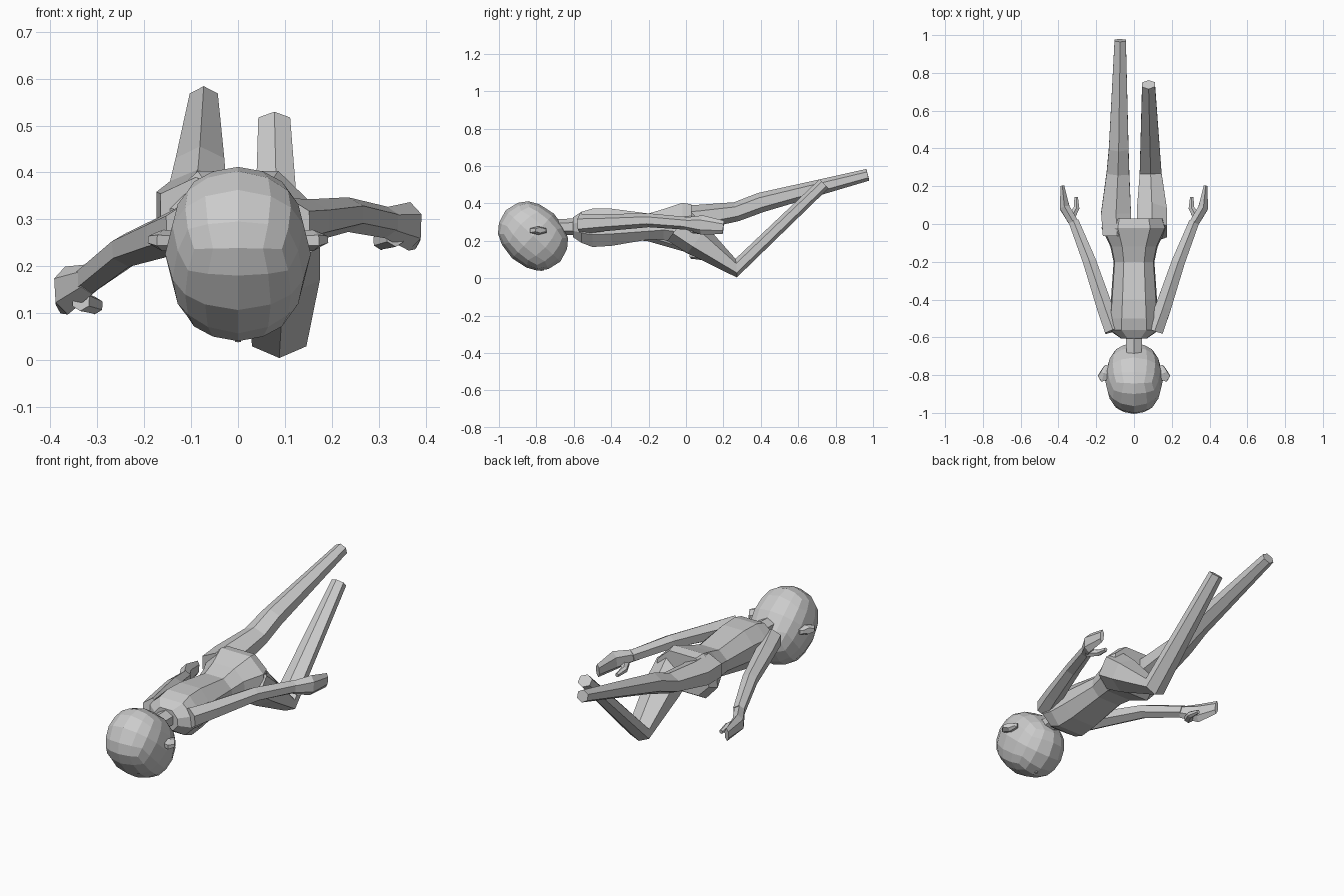
import bpy, bmesh
from math import radians
from mathutils import Vector, Matrix

if "Cube" in bpy.data.objects:
    bpy.data.objects.remove(bpy.data.objects["Cube"])

HEX = [(0, 1), (1, .5), (1, -.5), (0, -1), (-1, -.5), (-1, .5)]


def finish(bm, name):
    bmesh.ops.recalc_face_normals(bm, faces=bm.faces)
    me = bpy.data.meshes.new(name)
    bm.to_mesh(me)
    bm.free()
    ob = bpy.data.objects.new(name, me)
    bpy.context.collection.objects.link(ob)
    return ob


def skin(name, loops):
    """Join rings of points into a closed tube."""
    bm = bmesh.new()
    rings = [[bm.verts.new(p) for p in loop] for loop in loops]
    n = len(rings[0])
    for r, q in zip(rings, rings[1:]):
        for i in range(n):
            bm.faces.new((r[i], r[(i + 1) % n], q[(i + 1) % n], q[i]))
    bm.faces.new(rings[0])
    bm.faces.new(rings[-1])
    return finish(bm, name)


def limb(name, path):
    """Six-sided tube; each stop is (x, y, z, half width, half height)."""
    pts = [Vector(p[:3]) for p in path]
    segs = [(b - a).normalized() for a, b in zip(pts, pts[1:])]
    loops = []
    for i, p in enumerate(path):
        t = segs[max(i - 1, 0)] + segs[min(i, len(segs) - 1)]
        side = t.cross(Vector((0, 0, 1))).normalized()
        up = side.cross(t).normalized()
        loops.append([pts[i] + side * u * p[3] + up * v * p[4] for u, v in HEX])
    return skin(name, loops)


# Head: cube rounded into a tilted ellipsoid
bm = bmesh.new()
bmesh.ops.create_cube(bm, size=2)
bmesh.ops.subdivide_edges(bm, edges=bm.edges[:], cuts=3, use_grid_fill=True)
for v in bm.verts:
    c = v.co * 0.78
    v.co = v.co.normalized() * 0.94 + c * 0.08
    v.co = Vector((v.co.x * .155, v.co.y * .2, v.co.z * .163))
bm.transform(Matrix.Translation((0, -.818, .226)) @ Matrix.Rotation(radians(-43), 4, 'X'))
finish(bm, "head")

# Nose, ears and neck
limb("nose", [(0, -.785, .09, .02, .025), (0, -.768, .04, .006, .008)])
for s, side in ((-1, "left"), (1, "right")):
    limb(side + "_ear", [(s * .12, -.79, .255, .03, .018), (s * .16, -.79, .255, .046, .023),
                         (s * .176, -.78, .257, .03, .015)])
limb("neck", [(0, -.74, .275, .04, .04), (0, -.57, .275, .042, .045)])

# Torso: eight-sided sections (y, half width, top, bottom)
loops = []
for y, w, top, bot in [(-.605, .07, .325, .22), (-.56, .135, .355, .19), (-.5, .13, .372, .167),
                       (-.4, .122, .372, .173), (-.2, .108, .346, .207), (-.12, .125, .37, .205),
                       (-.02, .172, .403, .17), (.03, .155, .395, .2)]:
    h = top - bot
    half = [(.5 * w, top), (.95 * w, bot + .68 * h), (w, bot + .32 * h), (.6 * w, bot)]
    loops.append([(x, y, z) for x, z in half] + [(-x, y, z) for x, z in reversed(half)])
skin("torso", loops)

# Straight leg and bent leg
limb("left_leg", [(-.09, -.06, .32, .075, .07), (-.095, .06, .325, .079, .067),
                  (-.085, .27, .356, .06, .052), (-.081, .4, .405, .052, .053),
                  (-.073, .972, .553, .03, .032)])
limb("right_leg", [(.095, -.04, .28, .08, .1), (.095, .06, .205, .079, .088),
                   (.088, .268, .054, .058, .05), (.077, .738, .505, .034, .034)])

# Arms: shoulder, upper arm, elbow, wrist, palm, finger tips, each side at its own height
for s, side, zs in ((-1, "left", (.28, .265, .235, .172, .148, .135)),
                    (1, "right", (.29, .297, .31, .293, .285, .272))):
    stops = [(.11, -.565, .045, .055), (.155, -.44, .042, .046), (.235, -.2, .035, .037),
             (.318, .01, .027, .034)]
    limb(side + "_arm", [(s * x, y, z, a, b) for (x, y, a, b), z in zip(stops, zs)])
    hand = [(.315, 0, .025, .033), (.366, .085, .026, .052), (.379, .2, .01, .036)]
    limb(side + "_hand", [(s * x, y, z, a, b) for (x, y, a, b), z in zip(hand, zs[3:])])
    z = zs[4] - .032
    limb(side + "_thumb", [(s * .335, .03, z + .01, .02, .022), (s * .304, .085, z, .015, .018),
                           (s * .306, .142, z - .008, .009, .011)])
